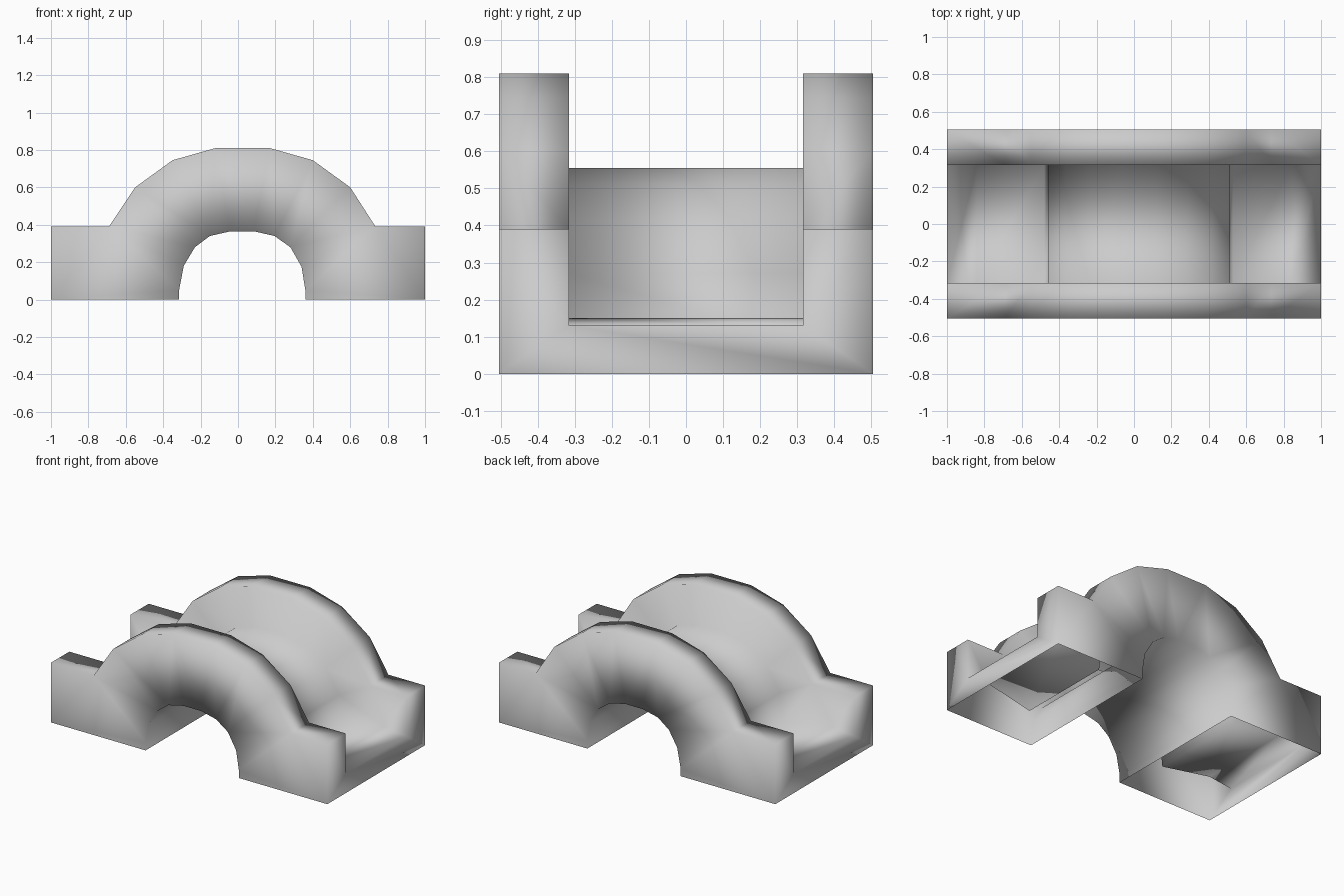
import bpy, bmesh

if "Cube" in bpy.data.objects:
    bpy.data.objects.remove(bpy.data.objects["Cube"])

WALL_OUT, WALL_IN = 0.505, 0.315   # y of the outer and inner wall faces

# Side profiles (x, z), left to right
arch = [(-.315, 0), (-.315, .05), (-.29, .18), (-.23, .28), (-.15, .34), (-.04, .365),
        (.085, .365), (.195, .34), (.28, .28), (.34, .175), (.36, .05), (.36, 0)]
wall_top = [(-1, .39), (-.69, .39), (-.55, .6), (-.35, .745), (-.12, .81),
            (.17, .81), (.40, .745), (.6, .6), (.735, .39), (1, .39)]
deck = [(-1, .13), (-.84, .15), (-.48, .085), (-.46, .27), (-.367, .417), (-.235, .513),
        (-.074, .555), (.121, .555), (.283, .513), (.417, .417), (.51, .27), (.53, .085),
        (.84, .15), (1, .13)]

bm = bmesh.new()


def row(points, y):
    return [bm.verts.new((x, y, z)) for x, z in points]


def strip(a, b):
    for i in range(len(a) - 1):
        bm.faces.new((a[i], a[i + 1], b[i + 1], b[i]))


rows = {}
for s in (-1, 1):
    r = rows[s] = {
        "arch": row(arch, s * WALL_OUT),
        "outer": row(wall_top, s * WALL_OUT),
        "inner": row(wall_top, s * WALL_IN),
        "deck": row(deck, s * WALL_IN),
        "foot": row([(-1, 0), (1, 0)], s * WALL_OUT),
    }
    # outer wall face, wall top and inner wall face
    bm.faces.new([r["foot"][0]] + r["arch"] + [r["foot"][1]] + r["outer"][::-1])
    strip(r["outer"], r["inner"])
    bm.faces.new(r["inner"] + r["deck"][::-1])

# Roadway and underside of the arch
a, b = rows[-1], rows[1]
strip(a["deck"], b["deck"])
strip(a["arch"], b["arch"])

# U-shaped end faces (the feet stay open underneath)
for i in (0, -1):
    bm.faces.new([a["foot"][i], a["outer"][i], a["inner"][i], a["deck"][i],
                  b["deck"][i], b["inner"][i], b["outer"][i], b["foot"][i]])

bmesh.ops.recalc_face_normals(bm, faces=bm.faces[:])
bmesh.ops.triangulate(bm, faces=[f for f in bm.faces if len(f.verts) > 4])
if bm.calc_volume(signed=True) < 0:
    bmesh.ops.reverse_faces(bm, faces=bm.faces[:])
for f in bm.faces:
    f.smooth = True

mesh = bpy.data.meshes.new("arched_bridge")
bm.to_mesh(mesh)
bm.free()
stone = bpy.data.materials.new("light_grey_stone")
stone.diffuse_color = (0.6, 0.6, 0.6, 1)
stone.use_nodes = True
stone.node_tree.nodes["Principled BSDF"].inputs["Base Color"].default_value = stone.diffuse_color
mesh.materials.append(stone)
bpy.context.collection.objects.link(bpy.data.objects.new("arched_bridge", mesh))
